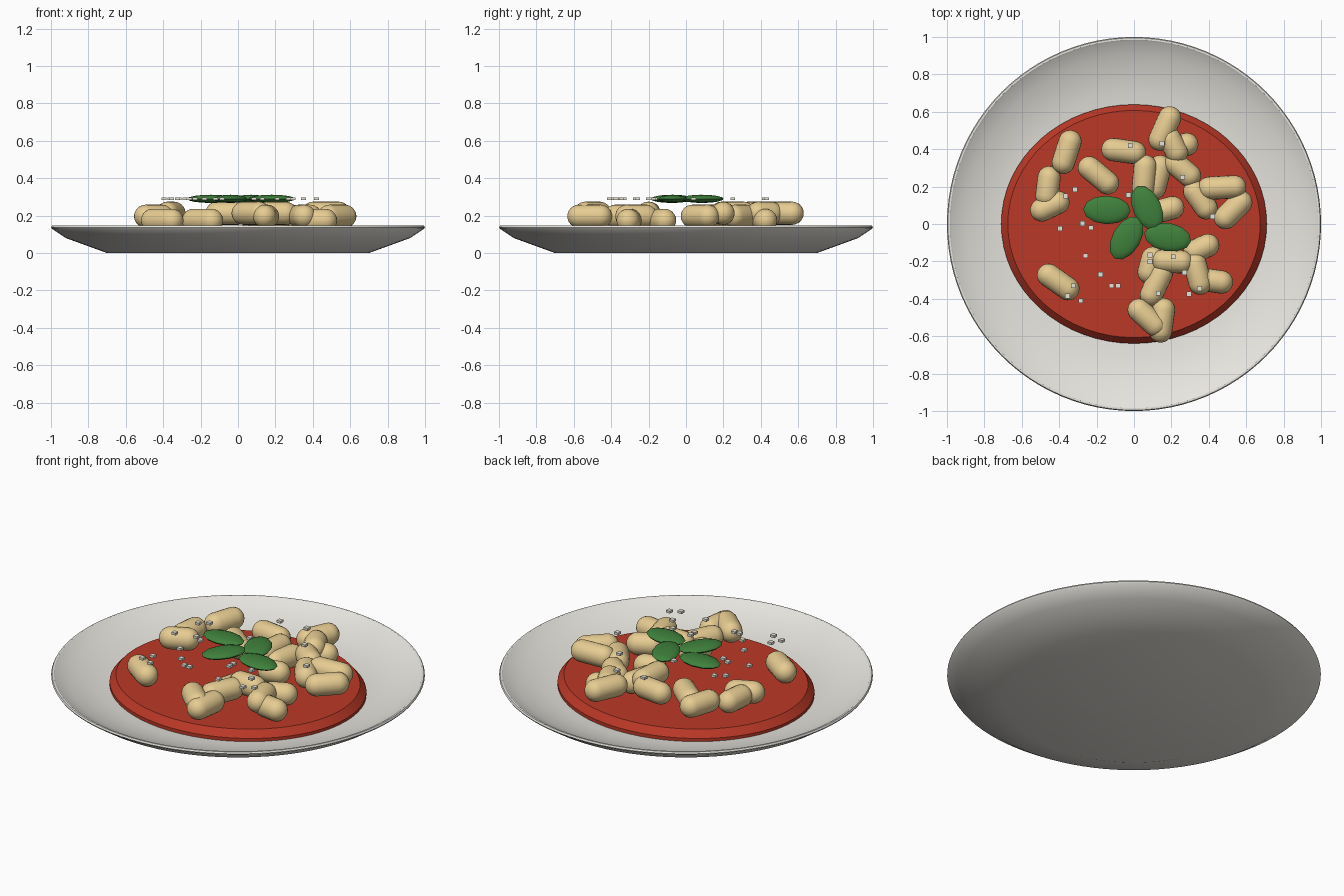
import bpy, bmesh, math
from mathutils import Matrix, Vector

cube = bpy.data.objects.get("Cube")
if cube:
    bpy.data.objects.remove(cube, do_unlink=True)


def material(name, colour):
    mat = bpy.data.materials.new(name)
    mat.use_nodes = True
    rgba = (*colour, 1)
    mat.diffuse_color = rgba
    mat.node_tree.nodes["Principled BSDF"].inputs["Base Color"].default_value = rgba
    return mat


CERAMIC = material("warm white ceramic", (0.82, 0.80, 0.75))
TOMATO = material("tomato red", (0.50, 0.04, 0.02))
DOUGH = material("golden dough", (0.83, 0.63, 0.30))
LEAF = material("leaf green", (0.05, 0.22, 0.045))
CHEESE = material("pale cheese", (0.85, 0.82, 0.72))


def lathe(name, profile, mat, sides=64, scale=(1, 1, 1), smooth_angle=35):
    """Spin a radius/height profile around z."""
    bm = bmesh.new()
    verts = [bm.verts.new((r, 0, z)) for r, z in profile]
    edges = [bm.edges.new(pair) for pair in zip(verts, verts[1:])]
    bmesh.ops.spin(bm, geom=verts + edges, axis=(0, 0, 1), cent=(0, 0, 0),
                   angle=math.tau, steps=sides, use_duplicate=False)
    bmesh.ops.remove_doubles(bm, verts=bm.verts, dist=1e-5)
    bmesh.ops.recalc_face_normals(bm, faces=bm.faces)
    bmesh.ops.scale(bm, vec=scale, verts=bm.verts)
    return finish(name, bm, mat, smooth_angle)


def finish(name, bm, mat, smooth_angle=None):
    """Turn a bmesh into a linked object."""
    mesh = bpy.data.meshes.new(name)
    bm.to_mesh(mesh)
    bm.free()
    mesh.materials.append(mat)
    obj = bpy.data.objects.new(name, mesh)
    bpy.context.collection.objects.link(obj)
    if smooth_angle:
        bpy.ops.object.select_all(action="DESELECT")
        obj.select_set(True)
        bpy.context.view_layer.objects.active = obj
        bpy.ops.object.shade_smooth_by_angle(angle=math.radians(smooth_angle))
    return obj


# Shallow plate with a raised lip
lathe("plate", [(0, 0), (0.7, 0), (0.92, 0.08), (0.995, 0.13), (1, 0.138),
                (0.995, 0.147), (0.985, 0.147), (0.975, 0.14), (0.9, 0.105),
                (0.8, 0.075), (0.7, 0.055), (0.5, 0.045), (0, 0.045)],
      CERAMIC, sides=96)

# Oval pool of sauce with a sloping edge
lathe("sauce", [(0, 0.05), (0.71, 0.05), (0.71, 0.072), (0.675, 0.112), (0, 0.112)],
      TOMATO, scale=(1, 0.9, 1), smooth_angle=25)


# Dumplings: rounded capsules lying on the sauce
def capsule_profile(radius, length, steps=6):
    straight = length / 2 - radius
    arc = [(radius * math.sin(t), straight + radius * math.cos(t))
           for t in (math.pi / 2 * i / steps for i in range(steps + 1))]
    return arc + [(r, -z) for r, z in reversed(arc)]


# Each row is x, y, heading in degrees, length
LOW = [(-0.19, 0.26, -40, 0.25), (-0.405, -0.31, -35, 0.25),
       (0.36, -0.13, 25, 0.2), (0.18, 0.08, 15, 0.18),
       (0.43, -0.305, -8, 0.2), (0.26, 0.42, 15, 0.17),
       (0.125, 0.25, 75, 0.24), (0.09, -0.22, 75, 0.2)]
MIDDLE = [(-0.46, 0.2, 83, 0.22), (-0.45, 0.095, 25, 0.22),
          (0.26, 0.29, -40, 0.22), (0.355, 0.13, -55, 0.23),
          (0.53, 0.075, 45, 0.24), (0.34, -0.265, -75, 0.23),
          (0.12, -0.32, 65, 0.25), (0.15, -0.515, 82, 0.24)]
HIGH = [(-0.36, 0.385, 72, 0.24), (-0.055, 0.39, -8, 0.24),
        (0.165, 0.51, 66, 0.25), (0.21, 0.42, -62, 0.2),
        (0.055, 0.25, 85, 0.24), (0.47, 0.195, 3, 0.26),
        (0.205, -0.2, -3, 0.22), (0.07, -0.5, -43, 0.24)]

for level, height, rows in (("low", 0.175, LOW), ("middle", 0.197, MIDDLE),
                            ("high", 0.213, HIGH)):
    for number, (x, y, heading, length) in enumerate(rows, 1):
        piece = lathe(f"dumpling_{level}_{number}", capsule_profile(0.062, length),
                      DOUGH, sides=20, smooth_angle=60)
        piece.matrix_world = (Matrix.Translation((x, y, height))
                              @ Matrix.Rotation(math.radians(heading), 4, "Z")
                              @ Matrix.Rotation(math.pi / 2, 4, "Y"))

# Sprig of four plump basil leaves
for number, (x, y, heading) in enumerate(
        [(-0.145, 0.075, 178), (0.07, 0.085, -65), (-0.04, -0.075, 60), (0.18, -0.07, -10)], 1):
    bm = bmesh.new()
    bmesh.ops.create_uvsphere(bm, u_segments=12, v_segments=8, radius=1)
    bmesh.ops.scale(bm, vec=(0.127, 0.076, 0.022), verts=bm.verts)
    leaf = finish(f"basil_leaf_{number}", bm, LEAF, 40)
    leaf.location = (x, y, 0.29)
    leaf.rotation_euler.z = math.radians(heading)

# Scattered crumbs of cheese
CRUMBS = [(-0.02, 0.42), (0.15, 0.43), (0.26, 0.25), (0.42, 0.04), (-0.365, 0.15),
          (-0.315, 0.185), (-0.395, -0.025), (-0.275, 0.003), (-0.23, -0.02),
          (-0.26, -0.17), (-0.18, -0.27), (-0.12, -0.33), (-0.085, -0.33),
          (-0.325, -0.33), (-0.355, -0.385), (-0.285, -0.41), (0.085, -0.2),
          (0.085, -0.165), (0.21, -0.175), (0.27, -0.26), (0.35, -0.345),
          (0.295, -0.375), (0.13, -0.37), (-0.03, 0.155)]
bm = bmesh.new()
for x, y in CRUMBS:
    bmesh.ops.create_cube(bm, size=1, matrix=Matrix.Translation((x, y, 0.29))
                          @ Matrix.Diagonal(Vector((0.026, 0.026, 0.014, 1))))
finish("cheese_crumbs", bm, CHEESE)
